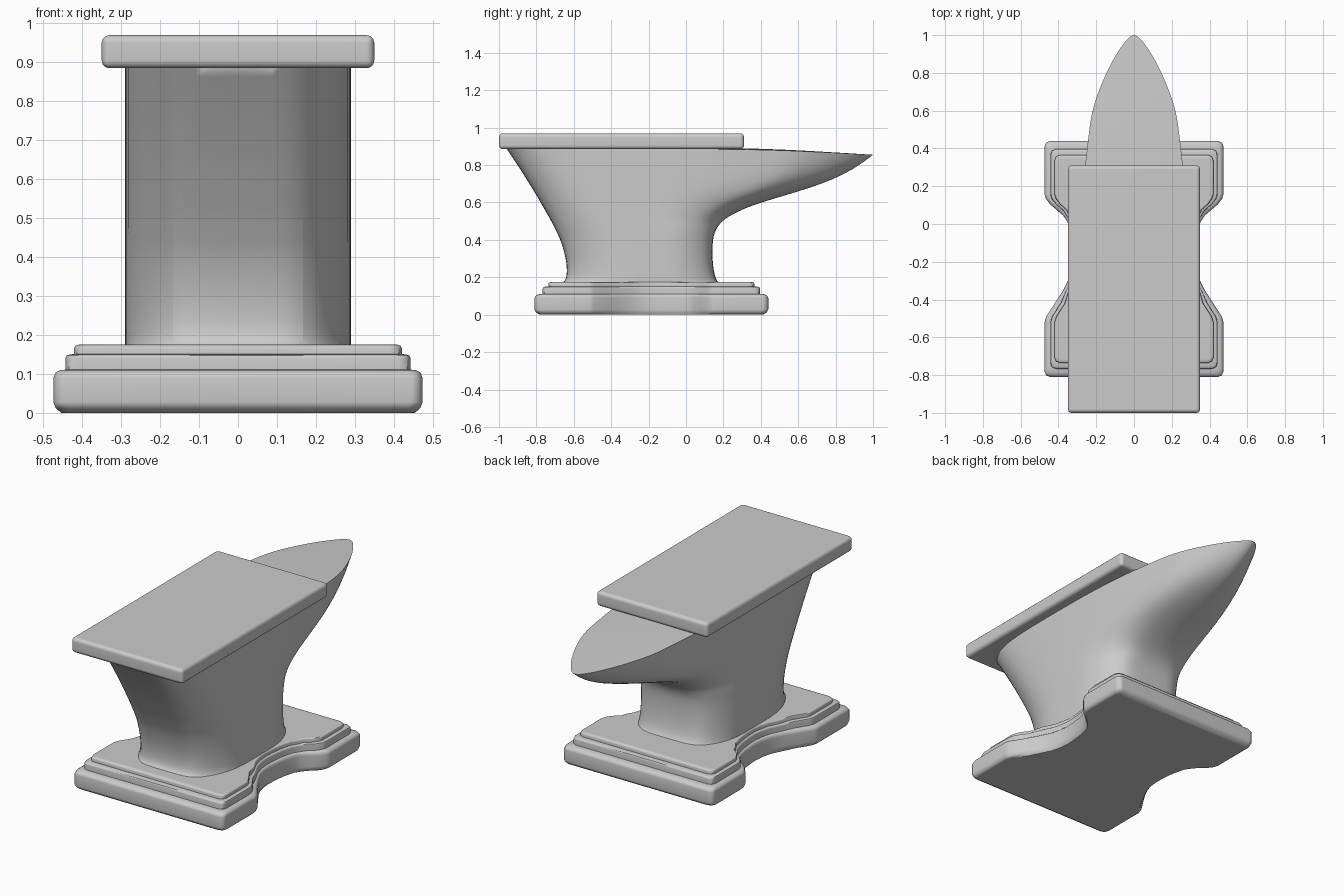
import bpy, bmesh

if "Cube" in bpy.data.objects:
    bpy.data.objects.remove(bpy.data.objects["Cube"])


def interp(x, table):
    """Linear lookup in a list of (x, value) pairs."""
    for (x0, v0), (x1, v1) in zip(table, table[1:]):
        if x <= x1:
            return v0 + (v1 - v0) * (x - x0) / (x1 - x0)
    return table[-1][1]


def mirrored(half):
    """Complete a half outline that starts and ends on x = 0."""
    return half + [(-x, y, z) for x, y, z in half[-2:0:-1]]


def loft(name, rings, cap_bottom=True, cap_top=True, crease_ring=None):
    """Skin a stack of closed rings."""
    bm = bmesh.new()
    rows = [[bm.verts.new(p) for p in ring] for ring in rings]
    n = len(rows[0])
    for a, b in zip(rows, rows[1:]):
        for i in range(n):
            j = (i + 1) % n
            bm.faces.new((a[i], a[j], b[j], b[i]))
    caps = ([rows[0]] if cap_bottom else []) + ([rows[-1]] if cap_top else [])
    for row in caps:
        for i in range(n // 2):
            quad = [row[i], row[i + 1], row[-i - 1], row[-i]]
            bm.faces.new(list(dict.fromkeys(quad)))
    if crease_ring is not None:
        layer = bm.edges.layers.float.new("crease_edge")
        row = rows[crease_ring]
        for i in range(n):
            bm.edges.get((row[i], row[(i + 1) % n]))[layer] = 1.0
    bmesh.ops.recalc_face_normals(bm, faces=bm.faces)
    mesh = bpy.data.meshes.new(name)
    bm.to_mesh(mesh)
    bm.free()
    obj = bpy.data.objects.new(name, mesh)
    bpy.context.collection.objects.link(obj)
    return obj


def smooth(obj, weighted=True, angle=0.75):
    bpy.ops.object.select_all(action="DESELECT")
    obj.select_set(True)
    bpy.context.view_layer.objects.active = obj
    bpy.ops.object.shade_smooth_by_angle(angle=angle)
    if weighted:
        obj.modifiers.new("Flat large faces", "WEIGHTED_NORMAL").keep_sharp = True


# Stepped base with a waisted outline
OUTLINE = [(0, -.81), (.444, -.81), (.465, -.801), (.474, -.78), (.474, -.52), (.465, -.49),
           (.42, -.42), (.375, -.35), (.345, -.29), (.331, -.235), (.325, -.18), (.328, -.12),
           (.335, -.06), (.352, .01), (.375, .045), (.41, .075), (.445, .105), (.467, .135),
           (.474, .16), (.474, .41), (.465, .431), (.444, .44), (0, .44)]


def base_ring(z, d):
    half = []
    for x, y in OUTLINE:
        in_notch = x < .4 and -.5 < y < .2
        nx = max(0, x - d * (.55 if in_notch else 1))
        ny = y + d * 1.4 if y < -.7 else y - d * 1.4 if y > .4 else y
        half.append((nx, ny, z))
    return mirrored(half)


STEPS = [(0, .02), (.012, .006), (.028, 0), (.09, 0), (.104, .006), (.11, .018),
         (.111, .031), (.14, .031), (.147, .034), (.15, .042),
         (.151, .053), (.166, .053), (.172, .056), (.175, .064)]
base = loft("base", [base_ring(z, d) for z, d in STEPS])
smooth(base)

# Body and horn: one loft from the waist up to the horn's top edge
HEEL = [(.16, -.675), (.18, -.645), (.22, -.635), (.3, -.64), (.4, -.67), (.5, -.72),
        (.64, -.80), (.77, -.88), (.885, -.957)]
NOSE = [(.16, .185), (.18, .165), (.22, .15), (.3, .14), (.4, .142), (.45, .155), (.5, .19),
        (.55, .27), (.6, .40), (.65, .58), (.72, .80), (.8, .945), (.885, 1.016)]
WAIST = [(.29, .3), (.287, .5), (.265, .69), (.225, .86), (.17, .985), (.08, 1), (0, 1)]
HORN = [(.285, .2), (.265, .4), (.236, .6), (.217, .696), (.135, .856), (.052, .96), (0, 1)]
MID = -.25


def body_ring(z, sx=1, lift=0):
    heel, nose = interp(z, HEEL), interp(z, NOSE)
    b = min(max((z - .45) / .4, 0), 1) ** .7
    half = [(0, heel), (.09, heel), (.17, heel + .008), (.235, heel + .09),
            (.29, heel + .22), (.29, MID)]
    for (x0, s0), (x1, s1) in zip(WAIST, HORN):
        s = s0 + (s1 - s0) * b
        half.append((x0 + (x1 - x0) * b, MID + (nose - MID) * s))
    top = z > .88
    pts = []
    for x, y in half:
        drop = .03 * max(0, (y - .3) / .7) ** 1.3 if top else 0
        pts.append((x * sx, y, z - drop + lift * (1 - min(1, max(0, y)))))
    return mirrored(pts)


levels = [.16, .18, .22, .3, .4, .45, .5, .55, .6, .65, .72, .8, .885]
rings = [body_ring(z) for z in levels] + [body_ring(.885, .5, .01)]
body = loft("body_and_horn", rings, cap_bottom=False, crease_ring=len(levels) - 1)
sub = body.modifiers.new("Smooth", "SUBSURF")
sub.levels = sub.render_levels = 2
smooth(body, weighted=False)

# Flat working face
bpy.ops.mesh.primitive_cube_add(size=1, location=(0, -.345, .9275))
plate = bpy.context.object
plate.name = "top_plate"
plate.scale = (.70, 1.31, .085)
bpy.ops.object.transform_apply(location=False, rotation=False, scale=True)
bevel = plate.modifiers.new("Rounded edges", "BEVEL")
bevel.width = .02
bevel.segments = 3
bpy.ops.object.modifier_apply(modifier=bevel.name)
smooth(plate)
